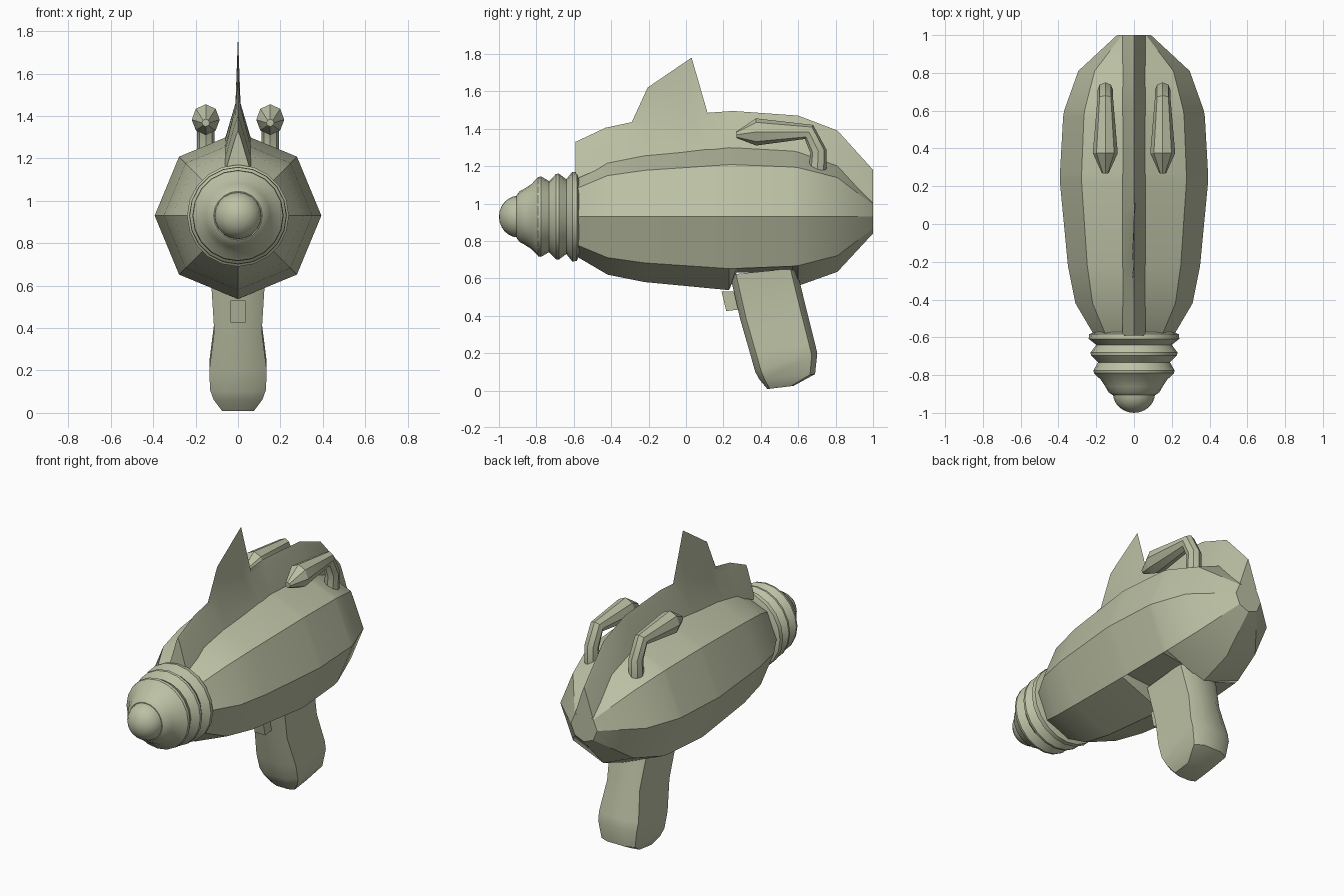
import bpy, bmesh
from math import sin, cos, pi, radians
from mathutils import Vector

cube = bpy.data.objects.get("Cube")
if cube:
    bpy.data.objects.remove(cube)

olive = bpy.data.materials.new("pale olive")
olive.use_nodes = True
COLOR = (0.50, 0.53, 0.37, 1)
olive.diffuse_color = COLOR
olive.node_tree.nodes["Principled BSDF"].inputs["Base Color"].default_value = COLOR
AXIS_Z = 0.93


def loft(name, rings, angle=30):
    """Skin a row of equal-sized closed rings and cap both ends."""
    bm = bmesh.new()
    rows = [[bm.verts.new(p) for p in ring] for ring in rings]
    n = len(rows[0])
    for a, b in zip(rows, rows[1:]):
        for i in range(n):
            j = (i + 1) % n
            bm.faces.new((a[i], a[j], b[j], b[i]))
    bm.faces.new(rows[0])
    bm.faces.new(rows[-1])
    bmesh.ops.remove_doubles(bm, verts=bm.verts, dist=0.0005)
    bmesh.ops.recalc_face_normals(bm, faces=bm.faces)
    mesh = bpy.data.meshes.new(name)
    bm.to_mesh(mesh)
    bm.free()
    mesh.materials.append(olive)
    obj = bpy.data.objects.new(name, mesh)
    bpy.context.collection.objects.link(obj)
    bpy.ops.object.select_all(action="DESELECT")
    obj.select_set(True)
    bpy.context.view_layer.objects.active = obj
    bpy.ops.object.shade_smooth_by_angle(angle=radians(angle))
    return obj


def circle(y, r, sides):
    return [Vector((r * cos(2 * pi * i / sides), y, AXIS_Z + r * sin(2 * pi * i / sides)))
            for i in range(sides)]


# Eight-sided hull, with its keel notched where the grip enters
hull = [(-0.59, 0.21), (-0.42, 0.31), (-0.22, 0.35), (0.23, 0.393), (0.27, 0.392),
        (0.57, 0.375), (0.60, 0.37), (0.81, 0.295), (1.0, 0.09)]
rings = [circle(y, r, 8) for y, r in hull]
for k in (4, 5):
    rings[k][6].z = 0.63
loft("body", rings)

# Ribbed nose collar and cone
nose = [(-0.57, 0.2), (-0.583, 0.237), (-0.608, 0.24), (-0.64, 0.2), (-0.68, 0.23),
        (-0.695, 0.228), (-0.732, 0.19), (-0.775, 0.215), (-0.79, 0.212),
        (-0.825, 0.175), (-0.86, 0.152), (-0.89, 0.135), (-0.905, 0.115)]
loft("nose_cone", [circle(y, r, 20) for y, r in nose], 35)

# Rounded nose tip
tip = [(-0.895 - 0.105 * sin(t * pi / 12), 0.112 * cos(t * pi / 12)) for t in range(7)]
loft("nose_tip", [circle(y, max(r, 0.0001), 20) for y, r in tip], 35)

# Dorsal fin: y, base height, shoulder height, ridge height
fin = [(-0.59, 1.13, 1.30, 1.33), (-0.43, 1.20, 1.37, 1.405), (-0.29, 1.23, 1.40, 1.435),
       (-0.205, 1.25, 1.44, 1.62), (0.03, 1.28, 1.46, 1.78), (0.115, 1.29, 1.46, 1.485),
       (0.25, 1.29, 1.46, 1.495), (0.6, 1.27, 1.44, 1.47), (0.81, 1.19, 1.36, 1.39),
       (1.0, 1.0, 1.15, 1.18)]
loft("dorsal_fin", [[(-0.062, y, b), (-0.012, y, s), (0, y, t), (0.012, y, s), (0.062, y, b)]
                    for y, b, s, t in fin])

# Chamfered grip: front (y, z), back (y, z), half width
grip = [((0.235, 0.62), (0.59, 0.655), 0.127), ((0.29, 0.38), (0.645, 0.43), 0.112),
        ((0.342, 0.20), (0.69, 0.25), 0.135), ((0.37, 0.10), (0.702, 0.20), 0.132),
        ((0.392, 0.06), (0.69, 0.088), 0.115), ((0.435, 0.008), (0.575, 0.025), 0.075)]


def grip_ring(front, back, w):
    f, b = Vector((0, *front)), Vector((0, *back))
    outline = [(0, -0.52), (0.09, -1), (0.91, -1), (1, -0.52),
               (1, 0.52), (0.91, 1), (0.09, 1), (0, 0.52)]
    return [f.lerp(b, t) + Vector((s * w, 0, 0)) for t, s in outline]


loft("grip", [grip_ring(*g) for g in grip])

# Trigger
loft("trigger", [[(x, 0.19, 0.53), (x, 0.215, 0.425), (x, 0.30, 0.435), (x, 0.28, 0.53)]
                 for x in (-0.036, 0.036)])

# Pair of bent pods: upper (y, z), lower (y, z), half width
pod = [((0.268, 1.385), (0.27, 1.35), 0.018), ((0.375, 1.455), (0.375, 1.31), 0.066),
       ((0.68, 1.42), (0.635, 1.345), 0.042), ((0.75, 1.29), (0.665, 1.27), 0.042),
       ((0.75, 1.18), (0.655, 1.18), 0.042)]


def pod_ring(upper, lower, w, side):
    u, v = Vector((0, *upper)), Vector((0, *lower))
    mid, half = (u + v) / 2, (u - v) / 2
    across = Vector((w, 0, 0))
    offset = Vector((side * 0.152, 0, 0))
    return [mid + offset + half * cos(i * pi / 4) + across * sin(i * pi / 4) for i in range(8)]


for label, side in (("left", 1), ("right", -1)):
    loft(label + "_pod", [pod_ring(*p, side) for p in pod])
